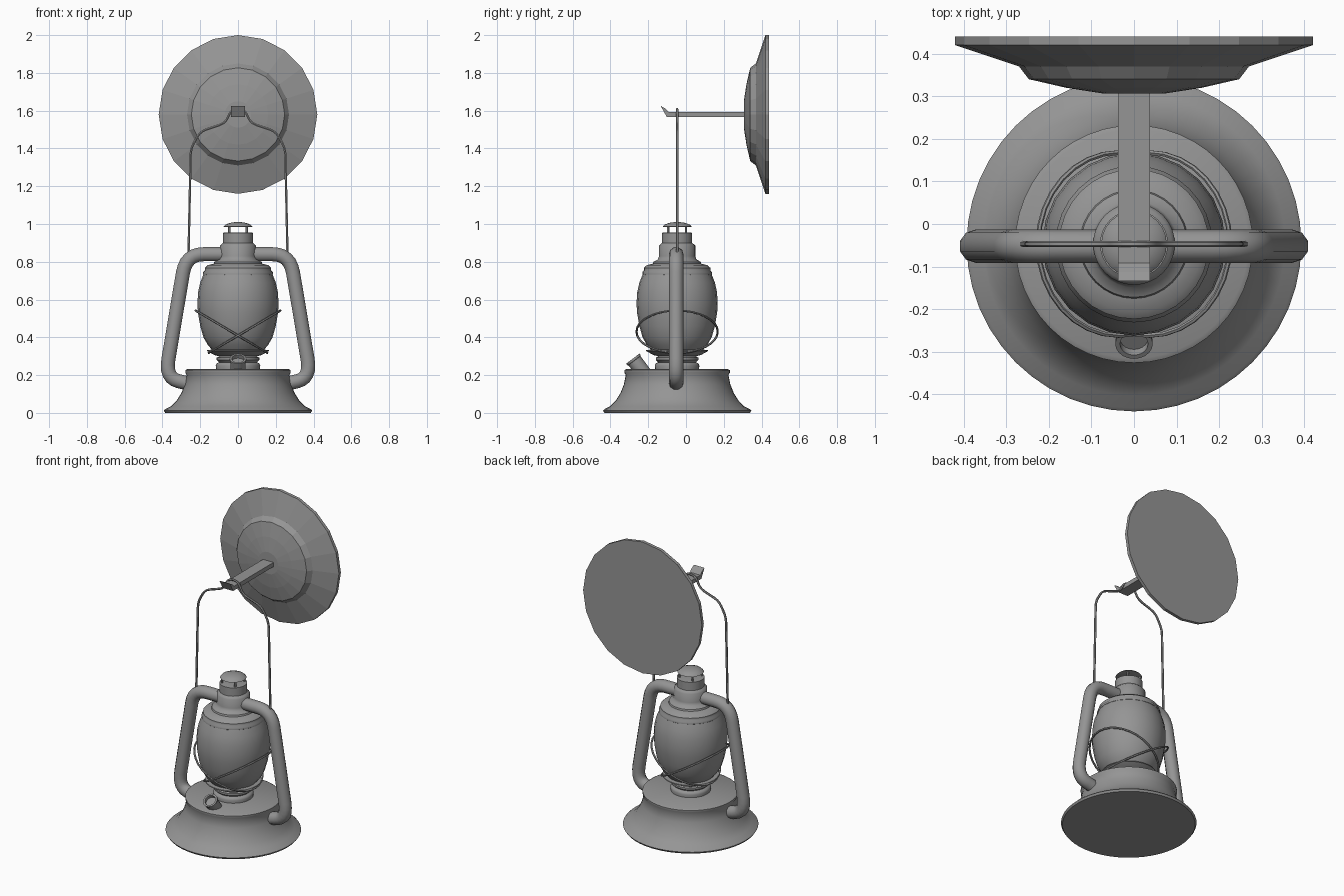
import bpy
from math import cos, sin, pi, tau
from mathutils import Vector, Matrix

cube = bpy.data.objects.get("Cube")
if cube:
    bpy.data.objects.remove(cube, do_unlink=True)

grey = bpy.data.materials.new("plain grey")
grey.use_nodes = True
grey.diffuse_color = (0.3, 0.3, 0.3, 1)
grey.node_tree.nodes["Principled BSDF"].inputs["Base Color"].default_value = (0.3, 0.3, 0.3, 1)

AXIS_Y = -0.047          # lantern centre line
AXIS = Matrix.Translation((0, AXIS_Y, 0))


def add_mesh(name, verts, faces, matrix, smooth):
    mesh = bpy.data.meshes.new(name)
    mesh.from_pydata(verts, [], faces)
    mesh.materials.append(grey)
    obj = bpy.data.objects.new(name, mesh)
    bpy.context.collection.objects.link(obj)
    obj.matrix_world = matrix
    finish(obj, smooth)
    return obj


def finish(obj, smooth):
    bpy.ops.object.select_all(action='DESELECT')
    obj.select_set(True)
    bpy.context.view_layer.objects.active = obj
    if smooth:
        bpy.ops.object.shade_smooth_by_angle(angle=pi / 4)


def lathe(name, profile, sides=40, matrix=AXIS, smooth=True):
    """Spin (radius, height) pairs, listed bottom to top, and close both ends."""
    verts = [(r * cos(tau * i / sides), r * sin(tau * i / sides), z)
             for r, z in profile for i in range(sides)]
    faces = []
    for k in range(len(profile) - 1):
        for i in range(sides):
            j = (i + 1) % sides
            faces.append((k * sides + i, k * sides + j,
                          (k + 1) * sides + j, (k + 1) * sides + i))
    top = (len(profile) - 1) * sides
    faces.append(tuple(reversed(range(sides))))
    faces.append(tuple(range(top, top + sides)))
    return add_mesh(name, verts, faces, matrix, smooth)


def rounded(points, size, steps=6):
    """Replace each inner corner of a path by a short curve."""
    pts = [Vector(p) for p in points]
    path = [pts[0]]
    for a, b, c in zip(pts, pts[1:], pts[2:]):
        p = b + (a - b).normalized() * min(size, (a - b).length * 0.48)
        q = b + (c - b).normalized() * min(size, (c - b).length * 0.48)
        for i in range(steps + 1):
            t = i / steps
            path.append(p * (1 - t) ** 2 + b * 2 * t * (1 - t) + q * t * t)
    return path + [pts[-1]]


def tube(name, path, radius, closed=False, detail=3):
    curve = bpy.data.curves.new(name, 'CURVE')
    curve.dimensions = '3D'
    curve.bevel_depth = radius
    curve.bevel_resolution = detail
    curve.use_fill_caps = not closed
    spline = curve.splines.new('POLY')
    spline.points.add(len(path) - 1)
    for point, co in zip(spline.points, path):
        point.co = (*co, 1)
    spline.use_cyclic_u = closed
    curve.materials.append(grey)
    obj = bpy.data.objects.new(name, curve)
    bpy.context.collection.objects.link(obj)
    finish(obj, False)
    bpy.ops.object.convert(target='MESH')
    finish(bpy.context.object, True)


# Flared fuel tank
lathe("fuel_tank", [(0.385, 0), (0.393, 0.012), (0.385, 0.02), (0.355, 0.035),
                    (0.325, 0.065), (0.3, 0.105), (0.282, 0.15), (0.272, 0.2),
                    (0.279, 0.213), (0.279, 0.226), (0.268, 0.232)], 48)

# Burner with its flared collar
lathe("burner", [(0.115, 0.225), (0.118, 0.25), (0.113, 0.262), (0.1, 0.268),
                 (0.113, 0.28), (0.113, 0.292), (0.1, 0.3), (0.125, 0.306),
                 (0.165, 0.328), (0.163, 0.333), (0.135, 0.335)], 32)

# Glass globe
lathe("globe", [(0.13, 0.325), (0.16, 0.36), (0.183, 0.4), (0.2, 0.46), (0.212, 0.53),
                (0.215, 0.58), (0.211, 0.64), (0.2, 0.69), (0.182, 0.735)], 24)

# Hood and chimney above the globe
lathe("chimney", [(0.175, 0.725), (0.184, 0.733), (0.184, 0.745), (0.176, 0.755),
                  (0.176, 0.768), (0.16, 0.782), (0.128, 0.79), (0.125, 0.8),
                  (0.102, 0.812), (0.096, 0.83), (0.096, 0.885), (0.088, 0.893),
                  (0.08, 0.9), (0.08, 0.953), (0.07, 0.955)], 32)
lathe("chimney_cap", [(0.072, 0.984), (0.077, 0.986), (0.066, 0.997), (0.042, 1.006),
                      (0.015, 1.01)], 24)
for i in range(4):
    a = pi / 4 + i * pi / 2
    x, y = 0.066 * cos(a), AXIS_Y + 0.066 * sin(a)
    tube(f"cap_post_{i + 1}", [(x, y, 0.945), (x, y, 0.99)], 0.007, detail=1)

# Tilted filler neck with an open mouth
lathe("filler_cap", [(0.04, -0.03), (0.04, 0.058), (0.044, 0.06), (0.044, 0.072),
                     (0.033, 0.072), (0.033, 0.05)], 20,
      Matrix.Translation((0, -0.238, 0.23)) @ Matrix.Rotation(0.65, 4, 'X'))

for side, s in (("left", 1), ("right", -1)):
    # Side frame tubes
    tube(f"{side}_frame_tube", rounded(
        [(s * x, AXIS_Y - 0.005, z) for x, z in
         [(0.08, 0.84), (0.275, 0.84), (0.385, 0.185), (0.24, 0.15)]], 0.1), 0.039)
    # Slanted guard wire loops around the globe
    tube(f"{side}_guard_wire",
         [(s * (0.035 + 0.19 * cos(t)), AXIS_Y + 0.215 * sin(t), 0.43 + 0.112 * cos(t))
          for t in (tau * i / 32 for i in range(32))], 0.006, True, 1)

# Wire carrying handle
half = [(0.262, 0.84), (0.25, 1.4), (0.2, 1.49), (0.065, 1.535), (0.036, 1.608)]
bail = [(-x, AXIS_Y, z) for x, z in half] + [(x, AXIS_Y, z) for x, z in reversed(half)]
tube("carrying_handle", rounded(bail, 0.035, 3), 0.007, detail=1)

# Flat wall bracket with a turned-up tip
outline = [(0.32, 1.567), (-0.102, 1.567), (-0.134, 1.625), (-0.113, 1.614),
           (-0.092, 1.594), (0.32, 1.594)]
n = len(outline)
add_mesh("wall_bracket", [(x, y, z) for x in (-0.037, 0.037) for y, z in outline],
         [tuple(range(n)), tuple(reversed(range(n, 2 * n)))] +
         [(i, i + n, (i + 1) % n + n, (i + 1) % n) for i in range(n)],
         Matrix(), False)

# Round wall plate, faceted, facing forward
lathe("wall_plate", [(0.42, 0), (0.42, 0.02), (0.27, 0.07), (0.247, 0.1),
                     (0.16, 0.12), (0.07, 0.134)], 20,
      Matrix.Translation((0, 0.44, 1.58)) @ Matrix.Rotation(pi / 2, 4, 'X'), False)
